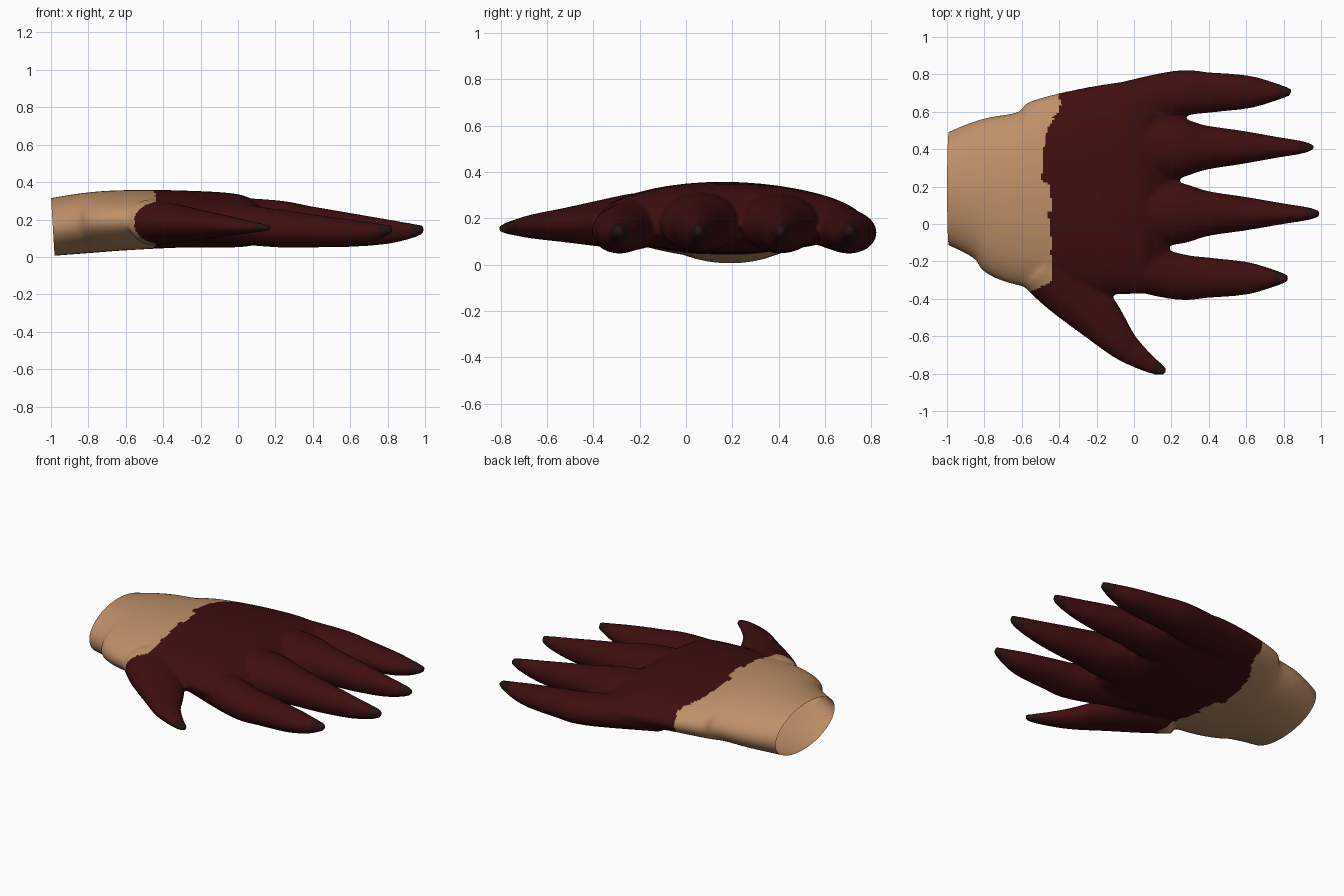
import bpy, bmesh, math, random
from mathutils import Vector

random.seed(4)
if "Cube" in bpy.data.objects:
    bpy.data.objects.remove(bpy.data.objects["Cube"])


def material(name, color):
    m = bpy.data.materials.new(name)
    m.use_nodes = True
    m.diffuse_color = (*color, 1)
    m.node_tree.nodes["Principled BSDF"].inputs["Base Color"].default_value = (*color, 1)
    return m


def mix(a, b, t):
    return a + (b - a) * t


def spline(points, steps=6):
    """Smooth curve through sections of any dimension."""
    pts = [Vector(p) for p in points]
    pts = [pts[0] * 2 - pts[1]] + pts + [pts[-1] * 2 - pts[-2]]
    out = []
    for before, start, end, after in zip(pts, pts[1:], pts[2:], pts[3:]):
        leave, arrive = (end - before) / 2, (after - start) / 2
        for i in range(steps):
            t = i / steps
            ease = t * t * (3 - 2 * t)
            out.append(mix(start, end, ease) + leave * t * (1 - t) ** 2 - arrive * t * t * (1 - t))
    return out + [pts[-2]]


def loft(bm, sections, sides=40):
    """Closed tube; each section is x, y, half width, bottom, top."""
    secs = spline(sections)
    rings = []
    for i, (x, y, width, bottom, top) in enumerate(secs):
        step = secs[min(i + 1, len(secs) - 1)] - secs[max(i - 1, 0)]
        along = Vector(step[:2]).normalized()
        ring = []
        for k in range(sides):
            angle = math.tau * k / sides
            w = width * math.cos(angle)
            z = mix(bottom, top, (1 + math.sin(angle)) / 2)
            ring.append(bm.verts.new((x - along.y * w, y + along.x * w, z)))
        rings.append(ring)
    for r, q in zip(rings, rings[1:]):
        for k in range(sides):
            n = (k + 1) % sides
            bm.faces.new((r[k], r[n], q[n], q[k]))
    bm.faces.new(rings[0][::-1])
    bm.faces.new(rings[-1])


def finger(profile, tip_x, root_y, tip_y, root_top):
    """Sections of a tapering finger; the profile holds position and half width."""
    sections = []
    for t, width in profile:
        y = mix(tip_y, root_y, (1 - t) ** 4)
        bottom = .05 + .075 * t ** 8 + .04 * (1 - t) ** 6
        top = min(.33, mix(root_top, .168, t))
        sections.append((mix(-.25, tip_x, t), y, width, bottom, top))
    return sections


def thumb():
    path = [(-.47, -.22, .165), (-.36, -.33, .16), (-.2, -.49, .13), (-.06, -.645, .085),
            (.06, -.735, .053), (.13, -.775, .035), (.17, -.79, .018)]
    sections = []
    for x, y, width in path:
        t = (x - path[0][0]) / (path[-1][0] - path[0][0])
        sections.append((x, y, width, mix(.06, .14, t), mix(.31, .17, t)))
    return sections


# Wrist and palm
palm = [(-1.1, .19, .26, 0, .295), (-1, .19, .3, .005, .315), (-.8, .185, .39, .02, .345),
        (-.6, .155, .485, .035, .357), (-.3, .17, .545, .05, .355),
        (0, .195, .57, .052, .335), (.12, .2, .56, .075, .275), (.19, .2, .52, .12, .22)]

# Inner fingers taper early, outer fingers stay plump
inner = [(0, .18), (.36, .17), (.52, .12), (.68, .09), (.84, .056), (.95, .034), (1, .014)]
outer = [(0, .13), (.42, .125), (.6, .108), (.79, .088), (.91, .053), (1, .018)]
digits = [
    thumb(),
    finger(outer, .825, -.16, -.29, .32),
    finger(inner, .995, .07, .055, .38),
    finger(inner, .96, .38, .41, .37),
    finger(outer, .84, .58, .706, .29),
]

# Overlapping palm, finger and thumb volumes
bm = bmesh.new()
for sections in [palm, *digits]:
    loft(bm, sections)
bmesh.ops.recalc_face_normals(bm, faces=bm.faces)
mesh = bpy.data.meshes.new("hand")
bm.to_mesh(mesh)
bm.free()
hand = bpy.data.objects.new("hand", mesh)
bpy.context.collection.objects.link(hand)

# Fuse them into one soft skin
remesh = hand.modifiers.new("fuse", 'REMESH')
remesh.mode = 'VOXEL'
remesh.voxel_size = .012
smooth = hand.modifiers.new("soften", 'SMOOTH')
smooth.factor = .5
smooth.iterations = 5
evaluated = hand.evaluated_get(bpy.context.evaluated_depsgraph_get())
skin = bpy.data.meshes.new_from_object(evaluated)
hand.modifiers.clear()
hand.data = skin

skin.materials.clear()
skin.materials.append(material("dark red glove", (.05, .0045, .005)))
skin.materials.append(material("tan skin", (.52, .28, .14)))
skin.materials.append(material("dark fingertip", (.022, .006, .006)))

# Open wrist, cut at a slight slant
bm = bmesh.new()
bm.from_mesh(skin)
bmesh.ops.bisect_plane(bm, geom=bm.verts[:] + bm.edges[:] + bm.faces[:],
                       plane_co=(-.99, 0, .16), plane_no=(-1, 0, -.06), clear_outer=True)

# Ragged colour edge across the wrist, as y and x
border = [(-.6, -.58), (-.37, -.56), (-.31, -.44), (.2, -.45), (.23, -.5),
          (.4, -.485), (.56, -.44), (.6, -.385), (.8, -.41)]
jitter = [random.uniform(-.012, .012) for _ in range(60)]
tips = [Vector((s[-1][0], s[-1][1], .14)) for s in digits]


def border_x(c):
    for (y0, x0), (y1, x1) in zip(border, border[1:]):
        if y0 <= c.y <= y1:
            return mix(x0, x1, (c.y - y0) / (y1 - y0)) + jitter[int((c.y + 1) * 30)]
    return border[0][1]


for face in bm.faces:
    center = face.calc_center_median()
    face.smooth = True
    face.material_index = 0
    if center.x < border_x(center):
        face.material_index = 1
    elif min((center - tip).length for tip in tips) < .085:
        face.material_index = 2
bm.to_mesh(skin)
bm.free()
